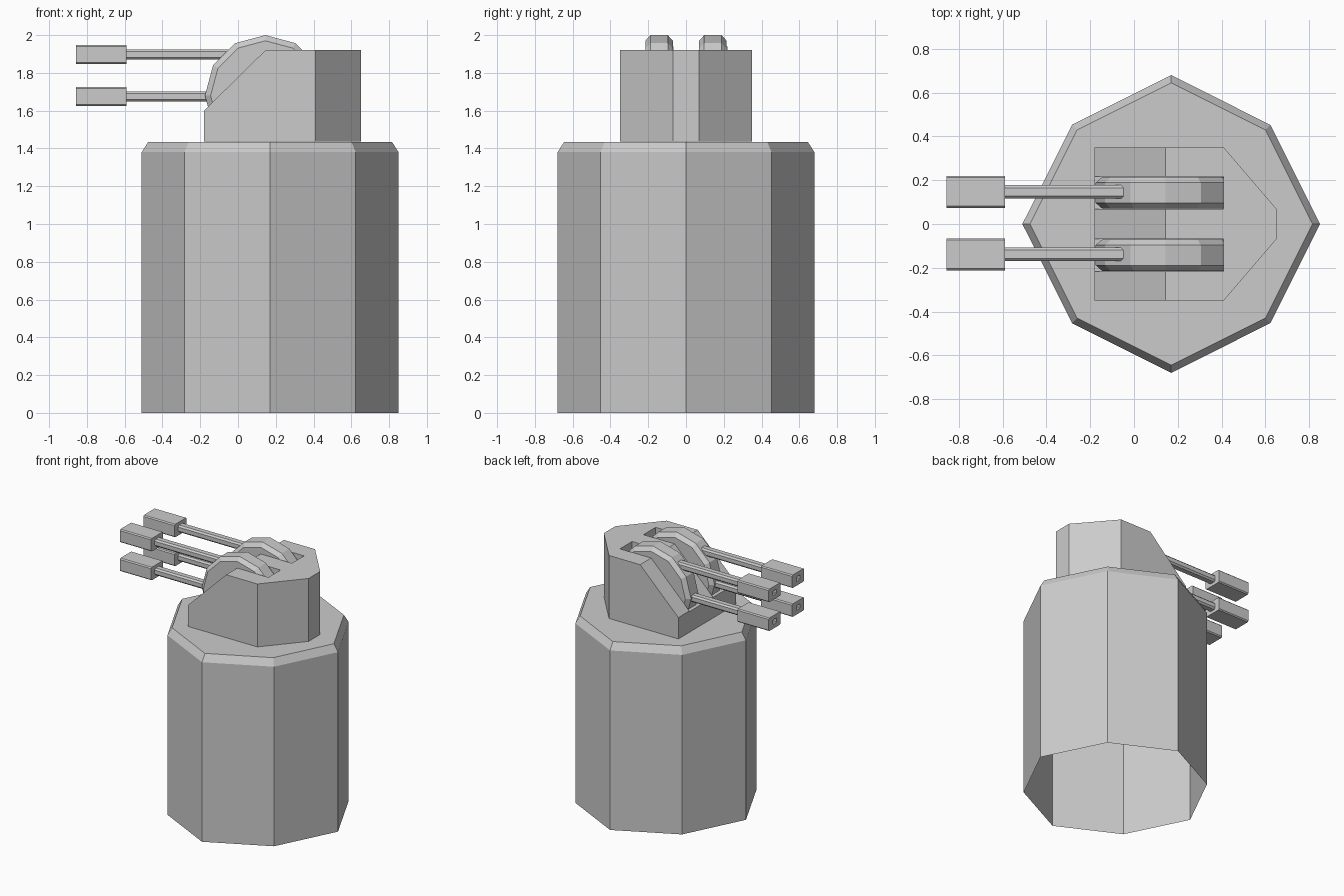
import bpy, bmesh
from math import sin, cos, pi
from mathutils import Vector

if "Cube" in bpy.data.objects:
    bpy.data.objects.remove(bpy.data.objects["Cube"])


def finish(name, bm):
    bmesh.ops.recalc_face_normals(bm, faces=bm.faces)
    mesh = bpy.data.meshes.new(name)
    bm.to_mesh(mesh)
    bm.free()
    obj = bpy.data.objects.new(name, mesh)
    bpy.context.collection.objects.link(obj)
    return obj


def loft(rings, cap_start=True, cap_end=True):
    """Skin a list of rings that all have the same point count."""
    bm = bmesh.new()
    loops = [[bm.verts.new(p) for p in ring] for ring in rings]
    n = len(loops[0])
    for a, b in zip(loops, loops[1:]):
        for i in range(n):
            j = (i + 1) % n
            bm.faces.new((a[i], a[j], b[j], b[i]))
    if cap_start:
        bm.faces.new(loops[0][::-1])
    if cap_end:
        bm.faces.new(loops[-1])
    return bm


def trim(bm, co, normal):
    """Cut away everything on the normal side of a plane and close the hole."""
    geom = bm.verts[:] + bm.edges[:] + bm.faces[:]
    bmesh.ops.bisect_plane(bm, geom=geom, plane_co=co, plane_no=normal, clear_outer=True)
    bmesh.ops.holes_fill(bm, edges=[e for e in bm.edges if e.is_boundary], sides=0)


# Pedestal: eight-sided shell, chamfered top, open underneath
def octagon(axis_r, diag, z):
    pts = []
    for i in range(8):
        a = i * pi / 4
        r = diag * 2 ** 0.5 if i % 2 else axis_r
        pts.append((0.17 + r * cos(a), r * sin(a), z))
    return pts


finish("pedestal", loft([octagon(0.68, 0.453, 0), octagon(0.68, 0.453, 1.38),
                         octagon(0.645, 0.43, 1.435)], cap_start=False))

# Turret housing with sloped gun face
half = [(-0.18, 0.35), (0.41, 0.35), (0.65, 0.07)]
plan = half + [(x, -y) for x, y in reversed(half)]
bm = loft([[(x, y, z) for x, y in plan] for z in (1.436, 1.92)])
trim(bm, Vector((-0.18, 0, 1.6)), Vector((-0.32, 0, 0.325)))
housing = finish("turret_housing", bm)


# Chamfered rectangle across the barrel direction
def section(x, y, z, hw, hh, c):
    pts = [(hw, hh - c), (hw - c, hh), (c - hw, hh), (-hw, hh - c),
           (-hw, c - hh), (c - hw, -hh), (hw - c, -hh), (hw, c - hh)]
    return [(x, y + a, z + b) for a, b in pts]


def wheel_ring(r, y):
    return [(0.145 + r * sin(i * pi / 6), y, 1.68 + r * cos(i * pi / 6)) for i in range(12)]


for side, s in (("left", 1), ("right", -1)):
    yc = s * 0.1425

    # Slot cut into the housing
    box = [(-0.4, -0.074), (0.41, -0.074), (0.41, 0.074), (-0.4, 0.074)]
    cutter = finish("slot_cutter_" + side,
                    loft([[(x, yc + y, z) for x, y in box] for z in (1.595, 2.2)]))
    cutter.hide_render = True
    cutter.hide_viewport = True
    mod = housing.modifiers.new("slot_" + side, 'BOOLEAN')
    mod.operation = 'DIFFERENCE'
    mod.solver = 'EXACT'
    mod.object = cutter

    # Elevation wheel, chamfered twelve-sided disc
    bm = loft([wheel_ring(0.29, yc - 0.0725), wheel_ring(0.32, yc - 0.046),
               wheel_ring(0.32, yc + 0.046), wheel_ring(0.29, yc + 0.0725)])
    trim(bm, Vector((0, 0, 1.57)), Vector((0, 0, -1)))
    finish("elevation_wheel_" + side, bm)

    # Upper and lower barrels with hollow muzzle blocks
    yb = yc + 0.004
    for level, z, x_in in (("upper", 1.897, 0.02), ("lower", 1.675, -0.1)):
        finish(f"barrel_{level}_{side}",
               loft([section(x, yb, z, 0.031, 0.027, 0.012) for x in (x_in, -0.6)]))
        finish(f"muzzle_{level}_{side}",
               loft([section(-0.59, yb, z, 0.073, 0.05, 0.008),
                     section(-0.857, yb, z, 0.073, 0.05, 0.008),
                     section(-0.857, yb, z, 0.022, 0.018, 0.005),
                     section(-0.8, yb, z, 0.022, 0.018, 0.005)]))
